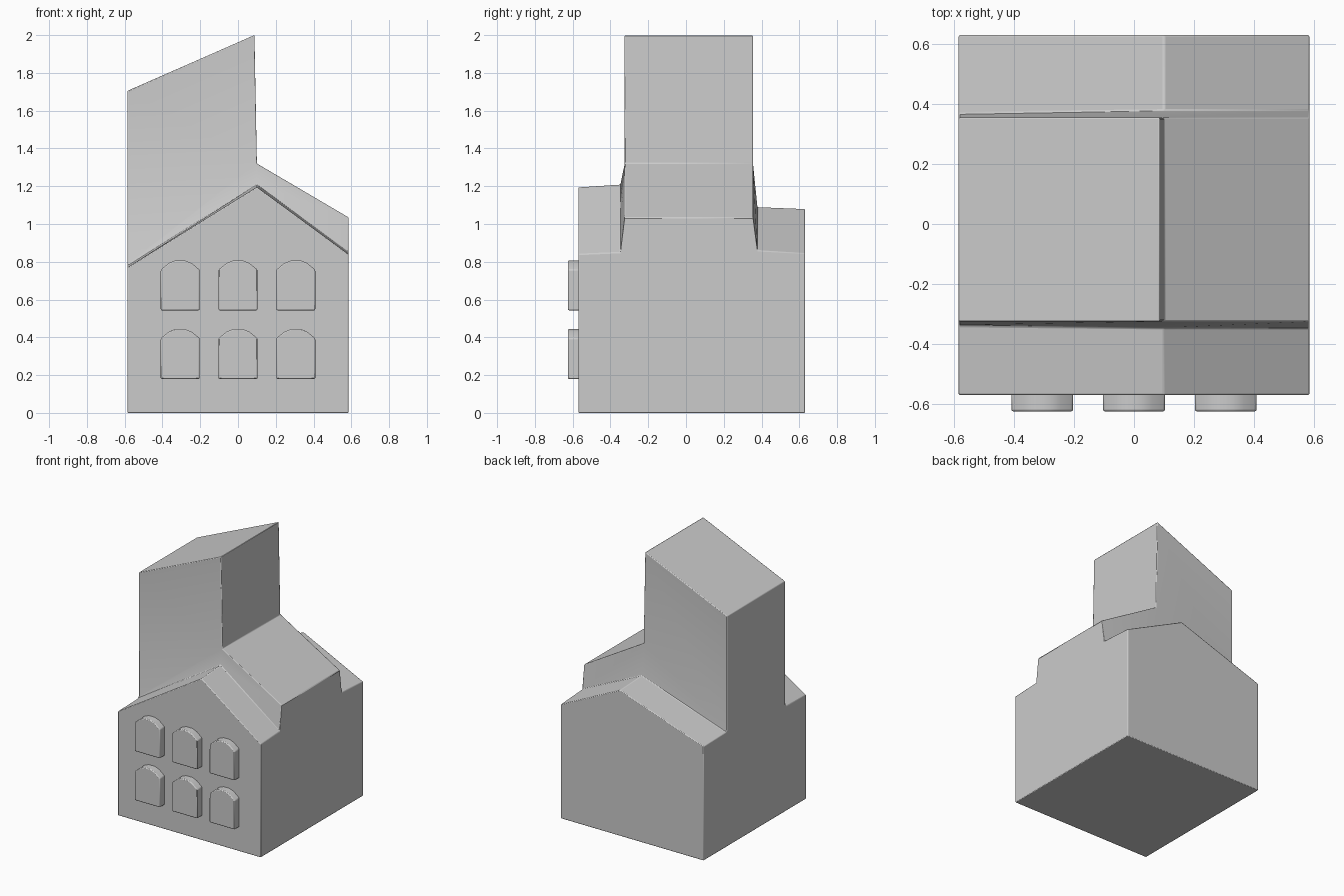
import bpy, bmesh, math

if "Cube" in bpy.data.objects:
    bpy.data.objects.remove(bpy.data.objects["Cube"])

W = 0.585    # half width
RX = 0.10    # ridge x


def finish(bm, name, bevel):
    bmesh.ops.recalc_face_normals(bm, faces=bm.faces)
    me = bpy.data.meshes.new(name)
    bm.to_mesh(me)
    bm.free()
    ob = bpy.data.objects.new(name, me)
    bpy.context.collection.objects.link(ob)
    mod = ob.modifiers.new("soft_edges", 'BEVEL')
    mod.width = bevel
    mod.segments = 2
    mod.limit_method = 'ANGLE'
    mod.angle_limit = math.radians(30)
    bpy.ops.object.select_all(action='DESELECT')
    ob.select_set(True)
    bpy.context.view_layer.objects.active = ob
    bpy.ops.object.shade_smooth_by_angle(angle=math.radians(30))
    return ob


# House body: gabled cross-sections from front to back, raised in the middle
# each section: (y at left eave, y at ridge and right, left z, ridge z, right z)
sections = [
    (-0.57, -0.57, 0.77, 1.195, 0.84),
    (-0.34, -0.347, 0.775, 1.21, 0.85),
    (-0.325, -0.325, 0.79, 1.32, 1.035),
    (0.355, 0.355, 0.86, 1.32, 1.035),
    (0.37, 0.378, 0.85, 1.09, 0.86),
    (0.63, 0.63, 0.845, 1.08, 0.845),
]
bm = bmesh.new()
rings = []
for yl, yr, zl, zm, zr in sections:
    pts = [(-W, yl, 0), (-W, yl, zl), (RX, yr, zm), (W, yr, zr), (W, yr, 0)]
    rings.append([bm.verts.new(p) for p in pts])
tower_base = None
for i, (a, b) in enumerate(zip(rings, rings[1:])):
    for j in range(5):
        k = (j + 1) % 5
        f = bm.faces.new((a[j], a[k], b[k], b[j]))
        if i == 2 and j == 1:
            tower_base = f
bm.faces.new(rings[0])
bm.faces.new(rings[-1])

# Tower: left half of the raised roof pulled up to a slanted top
bmesh.ops.recalc_face_normals(bm, faces=bm.faces)
top = bmesh.ops.extrude_discrete_faces(bm, faces=[tower_base])["faces"][0]
for v in top.verts:
    if v.co.x < 0:
        v.co.z = 1.705
    else:
        v.co.x, v.co.z = 0.087, 2.0
finish(bm, "house_body", 0.005)

# Arched windows: two rows of three on the front
half = [(0.103, 0.0), (0.103, 0.215), (0.06, 0.25), (0.025, 0.264)]
outline = half + [(-x, z) for x, z in reversed(half)]
for row, z0 in enumerate((0.18, 0.543)):
    for col in range(3):
        cx = (col - 1) * 0.306
        bm = bmesh.new()
        face = bm.faces.new([bm.verts.new((cx + x, -0.625, z0 + z)) for x, z in outline])
        ext = bmesh.ops.extrude_face_region(bm, geom=[face], use_keep_orig=True)["geom"]
        for v in ext:
            if isinstance(v, bmesh.types.BMVert):
                v.co.y = -0.55
        finish(bm, f"window_{row}_{col}", 0.006)
